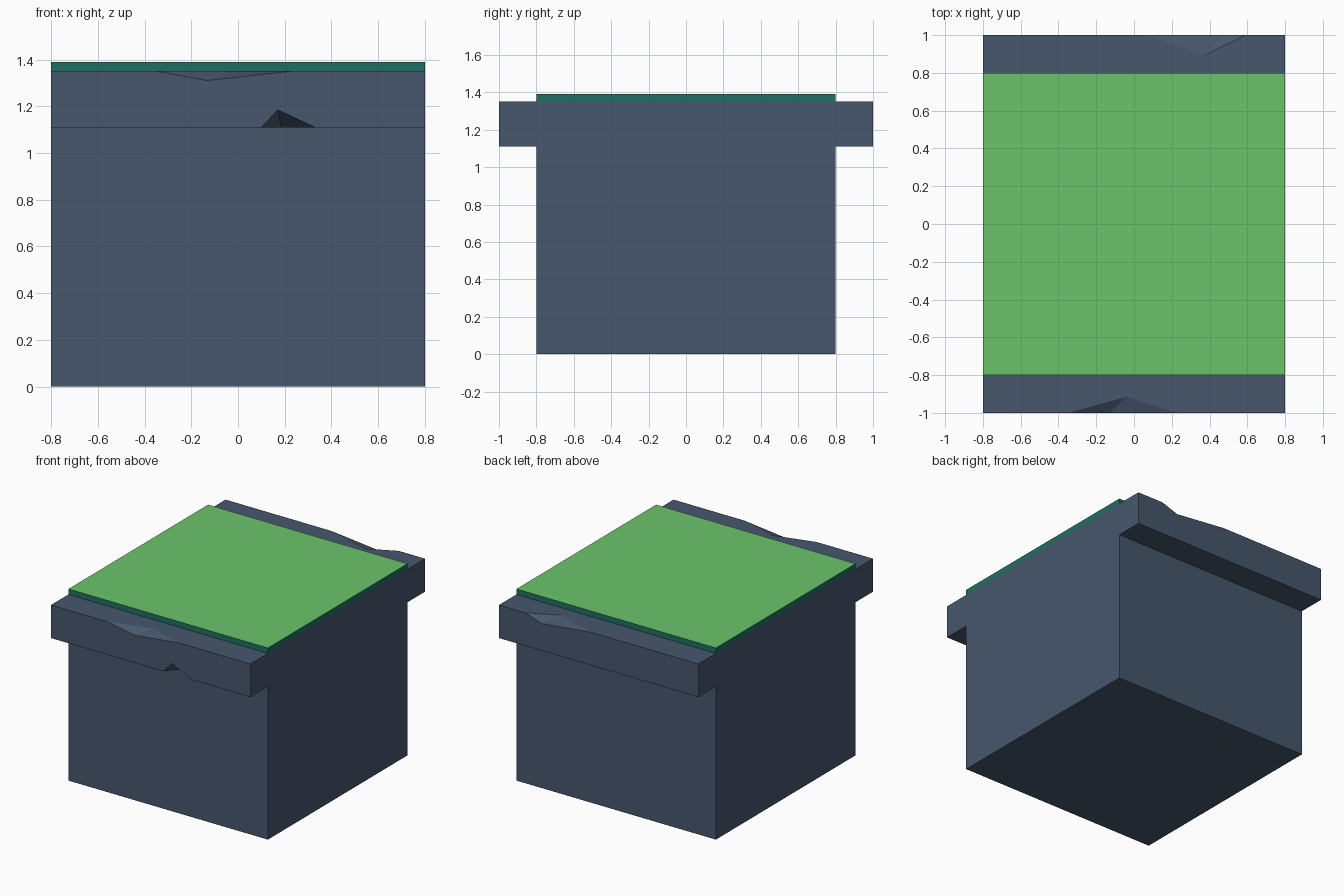
import bpy, bmesh
from mathutils import Vector

if "Cube" in bpy.data.objects:
    bpy.data.objects.remove(bpy.data.objects["Cube"])


def material(name, rgb):
    m = bpy.data.materials.new(name)
    lin = [c / 255 / 12.92 if c / 255 <= 0.04045 else ((c / 255 + 0.055) / 1.055) ** 2.4 for c in rgb]
    m.diffuse_color = (*lin, 1)
    m.use_nodes = True
    m.node_tree.nodes["Principled BSDF"].inputs["Base Color"].default_value = m.diffuse_color
    return m


def make(name, bm, mats):
    bmesh.ops.recalc_face_normals(bm, faces=bm.faces)
    me = bpy.data.meshes.new(name)
    bm.to_mesh(me)
    bm.free()
    for m in mats:
        me.materials.append(m)
    ob = bpy.data.objects.new(name, me)
    bpy.context.collection.objects.link(ob)
    return ob


stone = material("slate_stone", (71, 87, 109))
green = material("grass_green", (107, 196, 106))
teal = material("dark_teal", (31, 111, 97))

# Stone block: T-shaped profile extruded along x
profile = [(-0.8, 0), (0.8, 0), (0.8, 1.11), (1, 1.11), (1, 1.35),
           (-1, 1.35), (-1, 1.11), (-0.8, 1.11)]
bm = bmesh.new()
face = bm.faces.new([bm.verts.new((-0.8, y, z)) for y, z in profile])
ext = bmesh.ops.extrude_face_region(bm, geom=[face])
bmesh.ops.translate(bm, vec=(1.6, 0, 0),
                    verts=[v for v in ext["geom"] if isinstance(v, bmesh.types.BMVert)])
block = make("stone_block", bm, [stone])


# Chipped edges: a wedge cut through edge points a, b, ledge point c and face point d
def chip(a, b, c, d):
    a, b, c, d = map(Vector, (a, b, c, d))
    mid, axis = (c + d) / 2, d - c
    bm = bmesh.new()
    for s in (-1, 1):
        p = mid + axis * s
        for q in (p, p + (a - mid) * 1.5, p + (b - mid) * 1.5):
            bm.verts.new(q)
    bmesh.ops.convex_hull(bm, input=bm.verts[:])
    cutter = make("chip_cutter", bm, [stone])
    cutter.hide_render = True
    mod = block.modifiers.new("chip", "BOOLEAN")
    mod.operation, mod.solver, mod.object = "DIFFERENCE", "EXACT", cutter
    bpy.context.view_layer.objects.active = block
    bpy.ops.object.modifier_apply(modifier=mod.name)
    bpy.data.objects.remove(cutter)


chip((-0.35, -1, 1.35), (0.23, -1, 1.35), (-0.04, -0.915, 1.35), (-0.13, -1, 1.31))
chip((0.10, -1, 1.11), (0.33, -1, 1.11), (0.185, -0.9, 1.11), (0.17, -1, 1.185))
chip((0.05, 1, 1.35), (0.59, 1, 1.35), (0.375, 0.895, 1.35), (0.46, 1, 1.307))

# Grass slab: green on top, teal round the sides
bm = bmesh.new()
bmesh.ops.create_cube(bm, size=1)
bmesh.ops.scale(bm, vec=(1.6, 1.6, 0.04), verts=bm.verts)
bmesh.ops.translate(bm, vec=(0, 0, 1.37), verts=bm.verts)
bm.normal_update()
for f in bm.faces:
    f.material_index = 0 if f.normal.z > 0.5 else 1
make("grass_slab", bm, [green, teal])
